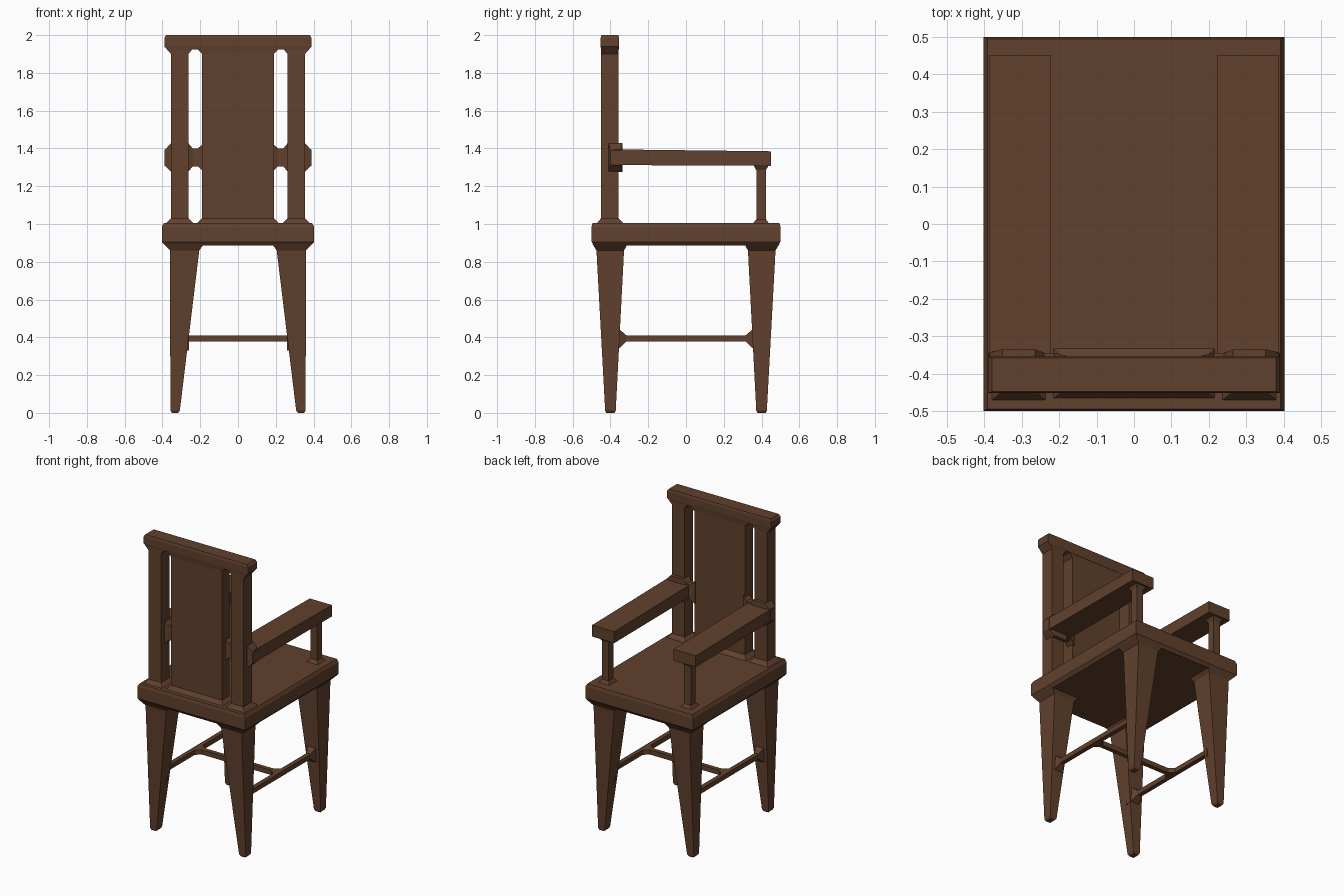
import bpy, bmesh

wood = bpy.data.materials.new("wood")
wood.diffuse_color = (0.12, 0.052, 0.026, 1)


def loft(name, axis, sections, mirror=(False, False)):
    """Rectangular sections (t, a0, a1, b0, b1) joined along an axis.
    a, b are the remaining axes in x, y, z order."""
    bm = bmesh.new()
    rings = []
    for t, a0, a1, b0, b1 in sections:
        ring = []
        for a, b in ((a0, b0), (a1, b0), (a1, b1), (a0, b1)):
            co = {'x': (t, a, b), 'y': (a, t, b), 'z': (a, b, t)}[axis]
            ring.append(bm.verts.new(co))
        rings.append(ring)
    for r, s in zip(rings, rings[1:]):
        for i in range(4):
            j = (i + 1) % 4
            bm.faces.new((r[i], r[j], s[j], s[i]))
    bm.faces.new(rings[0])
    bm.faces.new(rings[-1])
    bmesh.ops.recalc_face_normals(bm, faces=bm.faces)
    me = bpy.data.meshes.new(name)
    bm.to_mesh(me)
    bm.free()
    me.materials.append(wood)
    ob = bpy.data.objects.new(name, me)
    bpy.context.collection.objects.link(ob)
    if any(mirror):
        m = ob.modifiers.new("mirror", 'MIRROR')
        m.use_axis = (mirror[0], mirror[1], False)
        m.use_clip = False
        m.use_mirror_merge = False
    return ob


X, Y, XY = (True, False), (False, True), (True, True)

# seat slab with eased edges
loft("seat", 'z', [(0.885, -0.385, 0.385, -0.485, 0.485),
                   (0.905, -0.403, 0.403, -0.5, 0.5),
                   (0.985, -0.403, 0.403, -0.5, 0.5),
                   (1.005, -0.392, 0.392, -0.495, 0.495)])

# four tapered legs, flared where they meet the seat
loft("legs", 'z', [(0, 0.318, 0.35, 0.378, 0.422),
                   (0.012, 0.308, 0.358, 0.372, 0.428),
                   (0.86, 0.205, 0.36, 0.328, 0.474),
                   (0.895, 0.18, 0.395, 0.308, 0.495)], XY)

# H-shaped stretcher
loft("side_stretchers", 'y', [(-0.385, 0.26, 0.345, 0.33, 0.455),
                              (-0.35, 0.275, 0.335, 0.345, 0.44),
                              (-0.315, 0.293, 0.323, 0.378, 0.41),
                              (0.315, 0.293, 0.323, 0.378, 0.41),
                              (0.35, 0.275, 0.335, 0.345, 0.44),
                              (0.385, 0.26, 0.345, 0.33, 0.455)], X)
loft("cross_stretcher", 'x', [(-0.3, -0.05, 0.05, 0.378, 0.41),
                              (-0.26, -0.015, 0.015, 0.378, 0.41),
                              (0.26, -0.015, 0.015, 0.378, 0.41),
                              (0.3, -0.05, 0.05, 0.378, 0.41)])

# back posts and broad central splat
loft("back_posts", 'z', [(1.0, 0.232, 0.385, -0.475, -0.328),
                         (1.03, 0.262, 0.355, -0.45, -0.358),
                         (1.9, 0.262, 0.355, -0.45, -0.358),
                         (1.94, 0.23, 0.39, -0.45, -0.356)], X)
loft("back_splat", 'z', [(1.0, -0.22, 0.22, -0.47, -0.328),
                         (1.03, -0.19, 0.19, -0.445, -0.36),
                         (1.9, -0.19, 0.19, -0.445, -0.36),
                         (1.935, -0.225, 0.225, -0.449, -0.357)])

# top rail
loft("top_rail", 'z', [(1.925, -0.375, 0.375, -0.45, -0.356),
                       (1.94, -0.39, 0.39, -0.452, -0.354),
                       (1.985, -0.39, 0.39, -0.452, -0.354),
                       (2.0, -0.38, 0.38, -0.448, -0.358)], X and (False, False))

# armrests
loft("armrests", 'y', [(-0.385, 0.222, 0.388, 1.312, 1.395),
                       (0.45, 0.222, 0.388, 1.308, 1.385)], X)

# flared joints: arm to post, and post to splat
loft("arm_joints", 'x', [(0.18, -0.41, -0.352, 1.275, 1.43),
                         (0.212, -0.4, -0.345, 1.305, 1.4),
                         (0.24, -0.4, -0.345, 1.305, 1.4),
                         (0.265, -0.41, -0.335, 1.275, 1.43),
                         (0.352, -0.41, -0.335, 1.275, 1.43),
                         (0.39, -0.4, -0.345, 1.312, 1.39)], X)

# arm supports with flared ends
loft("arm_supports", 'z', [(1.0, 0.265, 0.35, 0.352, 0.442),
                           (1.025, 0.283, 0.332, 0.372, 0.423),
                           (1.285, 0.283, 0.332, 0.372, 0.423),
                           (1.315, 0.265, 0.35, 0.355, 0.44)], X)
